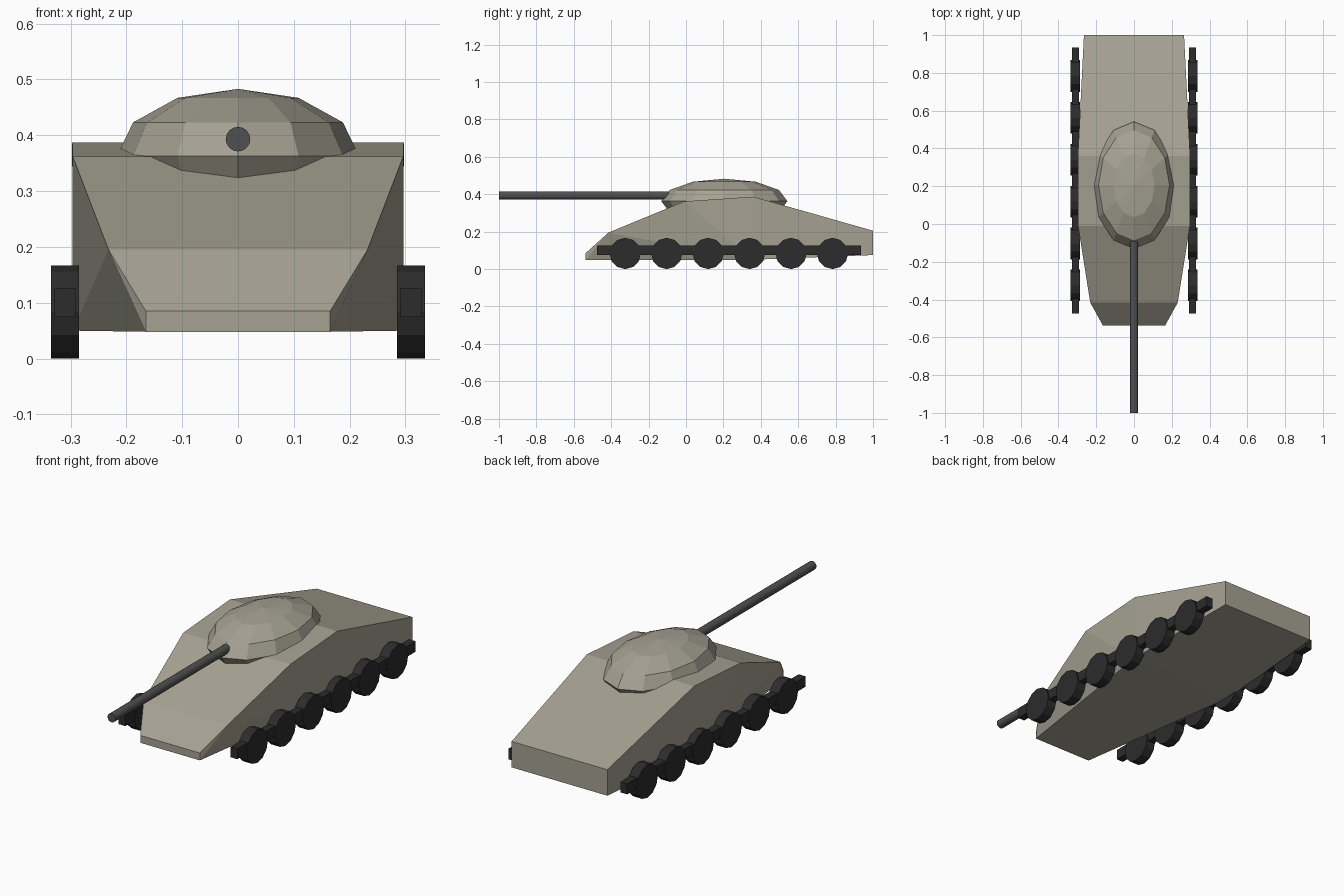
import bpy, bmesh, math

if "Cube" in bpy.data.objects:
    bpy.data.objects.remove(bpy.data.objects["Cube"])


def material(name, rgb):
    m = bpy.data.materials.new(name)
    m.diffuse_color = (*rgb, 1)
    m.use_nodes = True
    m.node_tree.nodes["Principled BSDF"].inputs["Base Color"].default_value = m.diffuse_color
    return m


ARMOUR = material("armour", (0.38, 0.36, 0.29))
RUBBER = material("rubber", (0.025, 0.025, 0.025))
STEEL = material("steel", (0.08, 0.08, 0.08))


def add_object(name, bm, mat):
    bmesh.ops.recalc_face_normals(bm, faces=bm.faces)
    me = bpy.data.meshes.new(name)
    bm.to_mesh(me)
    bm.free()
    me.materials.append(mat)
    ob = bpy.data.objects.new(name, me)
    bpy.context.collection.objects.link(ob)
    return ob


def cylinder(name, radius, depth, sides, loc, rot, mat):
    bm = bmesh.new()
    bmesh.ops.create_cone(bm, cap_ends=True, segments=sides, radius1=radius,
                          radius2=radius, depth=depth)
    ob = add_object(name, bm, mat)
    ob.location, ob.rotation_euler = loc, rot
    return ob


# Hull: convex wedge from mirrored (half width, y, z) corners
deck = [(0.165, -0.537, 0.085), (0.232, -0.415, 0.195), (0.296, -0.01, 0.362),
        (0.297, 0.36, 0.387), (0.265, 1.0, 0.205)]
belly = [(0.165, -0.537, 0.048), (0.296, 0.36, 0.05), (0.265, 1.0, 0.075)]
bm = bmesh.new()
for x, y, z in deck + belly:
    for side in (-1, 1):
        bm.verts.new((side * x, y, z))
bmesh.ops.convex_hull(bm, input=bm.verts)
bmesh.ops.dissolve_limit(bm, angle_limit=math.radians(0.5),
                         verts=bm.verts, edges=bm.edges)
add_object("hull", bm, ARMOUR)

# Turret: flattened low-poly ellipsoid sunk into the deck
bm = bmesh.new()
bmesh.ops.create_uvsphere(bm, u_segments=12, v_segments=6, radius=1)
turret = add_object("turret", bm, ARMOUR)
turret.scale = (0.217, 0.337, 0.12)
turret.location = (0, 0.205, 0.363)

# Gun barrel
cylinder("gun_barrel", 0.022, 0.95, 16, (0, -0.525, 0.393),
         (math.pi / 2, 0, 0), STEEL)

# Running gear: beam and six road wheels per side
for side, label in ((-1, "left"), (1, "right")):
    bm = bmesh.new()
    bmesh.ops.create_cube(bm, size=1)
    beam = add_object(f"{label}_track_beam", bm, RUBBER)
    beam.scale = (0.038, 1.41, 0.052)
    beam.location = (side * 0.31, 0.23, 0.1)
    for i in range(6):
        cylinder(f"{label}_wheel_{i + 1}", 0.0835, 0.05, 12,
                 (side * 0.31, -0.325 + i * 0.2217, 0.0835),
                 (0, math.pi / 2, 0), RUBBER)
